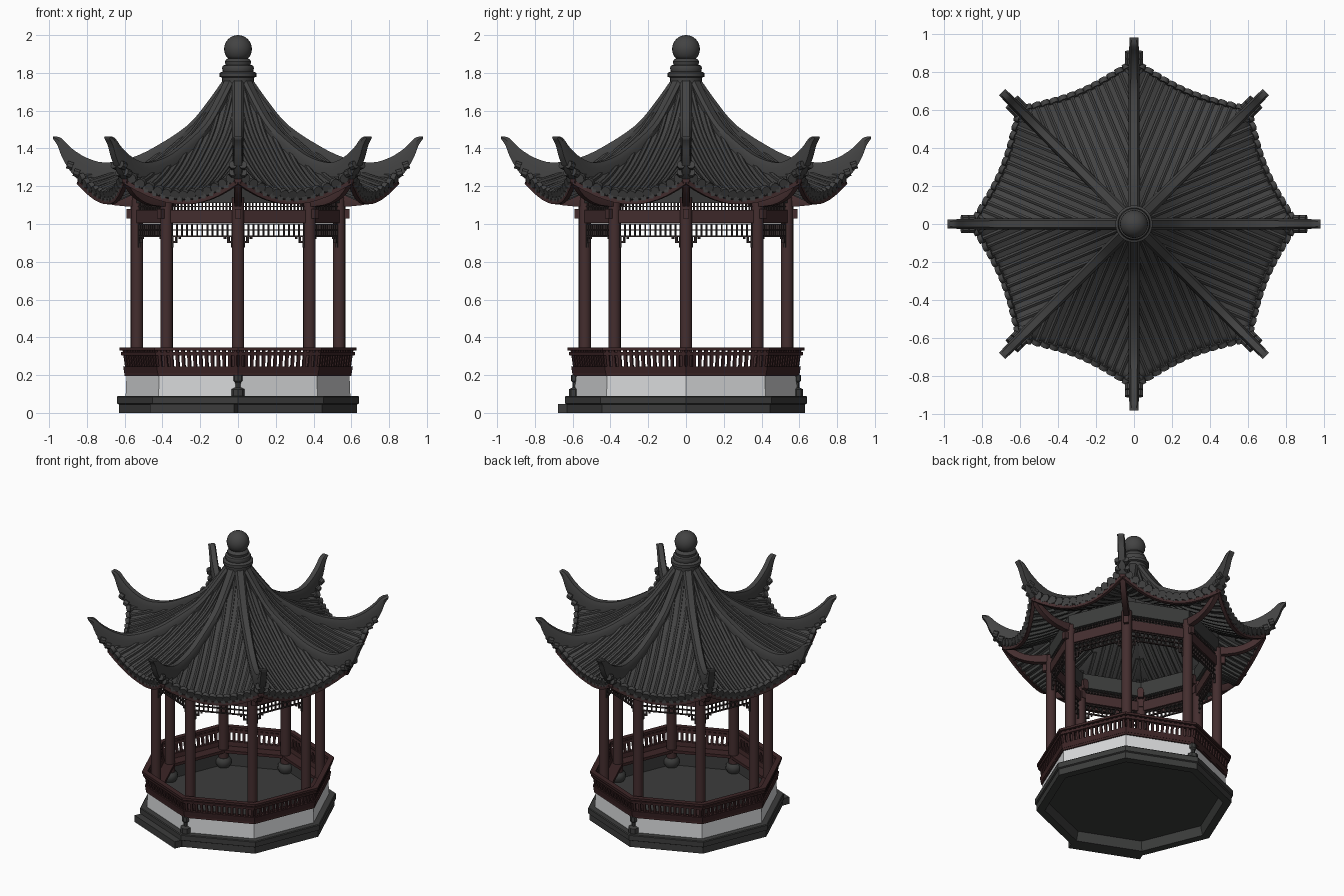
import bpy, bmesh, math
from mathutils import Vector

if "Cube" in bpy.data.objects:
    bpy.data.objects.remove(bpy.data.objects["Cube"])

Q = math.pi / 8          # half of one octagon sector
UP = Vector((0, 0, 1))


def material(name, rgb):
    m = bpy.data.materials.new(name)
    m.diffuse_color = (*rgb, 1)
    m.use_nodes = True
    m.node_tree.nodes["Principled BSDF"].inputs["Base Color"].default_value = m.diffuse_color
    return m


TILE = material("roof grey", (0.056, 0.056, 0.056))
STONE = material("stone grey", (0.045, 0.046, 0.045))
RED = material("dark red wood", (0.058, 0.027, 0.028))
RAIL = material("deep red rail", (0.045, 0.018, 0.019))
LATT = material("lattice brown", (0.034, 0.024, 0.024))
WHITE = material("white plaster", (0.68, 0.69, 0.70))


def finish(name, bm, mats, smooth=None, recalc=True):
    bmesh.ops.remove_doubles(bm, verts=bm.verts, dist=0.0002)
    if recalc:
        bmesh.ops.recalc_face_normals(bm, faces=bm.faces)
    me = bpy.data.meshes.new(name)
    bm.to_mesh(me)
    bm.free()
    for m in mats:
        me.materials.append(m)
    if smooth:
        me.shade_smooth()
        me.set_sharp_from_angle(angle=math.radians(smooth))
    ob = bpy.data.objects.new(name, me)
    bpy.context.collection.objects.link(ob)
    return ob


def pol(a, r, z):
    return Vector((r * math.cos(a), r * math.sin(a), z))


def loft(bm, rings, closed=False, caps=True):
    vs = [[bm.verts.new(p) for p in ring] for ring in rings]
    n = len(vs[0])
    pairs = list(zip(vs, vs[1:])) + ([(vs[-1], vs[0])] if closed else [])
    for a, b in pairs:
        for i in range(n):
            bm.faces.new((a[i], a[(i + 1) % n], b[(i + 1) % n], b[i]))
    if caps and not closed:
        bm.faces.new(vs[0][::-1])
        bm.faces.new(vs[-1])


def beam(bm, p0, p1, side, w, h):
    """Square bar from p0 to p1, w wide along side, h thick across it."""
    t = side.normalized() * w / 2
    u = (p1 - p0).cross(side).normalized() * h / 2
    loft(bm, [[p + t + u, p - t + u, p - t - u, p + t - u] for p in (p0, p1)])


def sweep(bm, pts, rad, n=6):
    if len(pts) < 2:
        return
    rings = []
    for i, p in enumerate(pts):
        d = (pts[min(i + 1, len(pts) - 1)] - pts[max(i - 1, 0)]).normalized()
        s = d.cross(UP).normalized()
        u = s.cross(d)
        rings.append([p + rad * (s * math.cos(2 * math.pi * (k + .5) / n)
                                 + u * math.sin(2 * math.pi * (k + .5) / n)) for k in range(n)])
    loft(bm, rings)


def lathe(bm, prof, n=8, centre=Vector((0, 0, 0)), closed=False):
    loft(bm, [[centre + pol(2 * math.pi * k / n, max(r, 1e-5), z) for k in range(n)]
              for r, z in prof], closed, caps=False)


def curve(pts, s):
    """Smooth interpolation through a few points, s in 0..1."""
    x = s * (len(pts) - 1)
    i = min(int(x), len(pts) - 2)
    t = x - i
    p = [pts[max(0, min(len(pts) - 1, i + k))] for k in (-1, 0, 1, 2)]
    return [0.5 * (2 * b + (c - a) * t + (2 * a - 5 * b + 4 * c - d) * t * t
                   + (3 * b - a - 3 * c + d) * t ** 3) for a, b, c, d in zip(*p)]


# roof surface: one profile under the hips, one down the middle of each face
HIP = [(.06, 1.76), (.17, 1.60), (.27, 1.48), (.40, 1.385), (.53, 1.31), (.69, 1.265), (.85, 1.265)]
MID = [(.055, 1.75), (.155, 1.59), (.25, 1.47), (.37, 1.37), (.49, 1.285), (.62, 1.21), (.745, 1.155)]


def surf(th, s):
    w = min(1, abs(th / Q))
    (rh, zh), (rm, zm) = curve(HIP, s), curve(MID, s)
    return rm + (rh - rm) * w ** 2, zm + (zh - zm) * w ** 2.2


def line_down(mid, lat, s0, s1, n, dz):
    """Points running straight down a roof face at sideways offset lat."""
    out = []
    for i in range(n + 1):
        s = s0 + (s1 - s0) * i / n
        if abs(lat) > curve(HIP, s)[0] * math.sin(Q) * .97:
            continue
        th = 0
        for _ in range(6):
            th = math.asin(max(-.39, min(.39, lat / surf(th, s)[0])))
        r, z = surf(th, s)
        out.append(pol(mid + th, r, z + dz))
    return out


SECT = [((2 * k + 1) * Q, pol((2 * k + 1) * Q, 1, 0), pol((2 * k + 1) * Q + math.pi / 2, 1, 0))
        for k in range(8)]
CORN = [2 * k * Q for k in range(8)]

# roof shell
bm = bmesh.new()
N = 16
for mid, n, t in SECT:
    g = [[bm.verts.new(pol(mid + th, *surf(th, i / N))) for th in
          [Q * (2 * j / N - 1) for j in range(N + 1)]] for i in range(N + 1)]
    for i in range(N):
        for j in range(N):
            bm.faces.new((g[i][j], g[i + 1][j], g[i + 1][j + 1], g[i][j + 1]))
roof = finish("roof_shell", bm, [TILE], 40, recalc=False)
mod = roof.modifiers.new("thickness", 'SOLIDIFY')
mod.thickness, mod.offset = .03, -1

# tile rows, eave end discs, drip tiles, rafters and fascia
rows, ends, raft, fascia = (bmesh.new() for _ in range(4))
STEP = .047
for mid, n, t in SECT:
    for k in range(-6, 7):
        pts = line_down(mid, k * STEP, .03, 1, 20, .004)
        sweep(rows, pts, .013)
        d = (pts[-1] - pts[-2]).normalized()
        sweep(ends, [pts[-1] - d * .012, pts[-1] + d * .014], .025, 10)
        sweep(raft, line_down(mid, k * STEP, .05, .98, 16, -.042), .013, 4)
        if k < 6:
            p = line_down(mid, (k + .5) * STEP, .99, 1, 1, 0)[-1]
            beam(ends, p, p - UP * .035, t, .03, .012)
    sweep(fascia, [pol(mid + th, *surf(th, .985)) - UP * .042
                   for th in [Q * (j / 6 - 1) for j in range(13)]], .016, 4)
for a in CORN:      # stepped tiles climbing the hip tips
    for r, z in ((.80, 1.235), (.84, 1.265), (.875, 1.305)):
        for sgn in (-1, 1):
            p = pol(a, r, z) + pol(a + math.pi / 2, .026 * sgn, 0)
            sweep(ends, [p, p + pol(a, .03, .01)], .022, 8)
finish("roof_tile_rows", rows, [TILE], 50)
finish("eave_tiles", ends, [TILE], 40)
finish("roof_rafters", raft, [STONE])
finish("eave_fascia", fascia, [RED])

# hip ridges with upturned tips, and the red hip beams below: (radius, top, bottom, half width)
RIDGE = [(.06, 1.79, 1.70, .033), (.17, 1.635, 1.55, .032), (.27, 1.52, 1.44, .031), (.43, 1.414, 1.33, .03),
         (.56, 1.352, 1.27, .03), (.70, 1.325, 1.22, .029), (.80, 1.35, 1.205, .028), (.88, 1.40, 1.27, .027),
         (.93, 1.45, 1.35, .025), (.955, 1.462, 1.415, .024), (.98, 1.464, 1.452, .023)]
UNDER = [(.48, 1.16, 1.09, .022), (.66, 1.15, 1.10, .022), (.775, 1.20, 1.145, .022), (.85, 1.26, 1.22, .02)]
for name, prof, mat, steps in (("hip_ridges", RIDGE, TILE, 30), ("hip_beams", UNDER, RED, 9)):
    bm = bmesh.new()
    for a in CORN:
        side = pol(a + math.pi / 2, 1, 0)
        rings = []
        for i in range(steps + 1):
            r, zt, zb, w = curve(prof, i / steps)
            h = zt - zb
            rings.append([pol(a, r, z) + side * x for x, z in
                          ((-w * .8, zb), (-w, zt - h * .3), (-w * .6, zt), (w * .6, zt),
                           (w, zt - h * .3), (w * .8, zb))])
        loft(bm, rings)
    finish(name, bm, [mat], 40)

# finial
bm = bmesh.new()
prof = [(0, 1.70), (.08, 1.70), (.085, 1.775), (.098, 1.78), (.098, 1.80), (.08, 1.808), (.085, 1.825),
        (.08, 1.838), (.066, 1.843), (.07, 1.86), (.062, 1.872), (.05, 1.876)]
prof += [(.0735 * math.cos(b), 1.9265 + .0735 * math.sin(b)) for b in
         [math.radians(-42 + 132 * i / 12) for i in range(13)]]
lathe(bm, prof, 24)
finish("finial", bm, [TILE], 45)

# stone base, hollow below, with a low step on one side
bm = bmesh.new()
lathe(bm, [(0, .065), (.56, .065), (.575, 0), (.63, 0), (.63, .045), (.64, .05), (.64, .085), (.635, .09), (0, .09)])
finish("stone_base", bm, [STONE])
bm = bmesh.new()
mid, n, t = SECT[5]
beam(bm, n * .60 - t * .24 + UP * .024, n * .60 + t * .24 + UP * .024, n, .07, .048)
finish("entrance_step", bm, [STONE])

# plaster wall: white outside, grey inside
bm = bmesh.new()
lathe(bm, [(.55, .085), (.595, .085), (.59, .207), (.55, .207)], closed=True)
wall = finish("plaster_wall", bm, [WHITE, STONE])
for f in wall.data.polygons:
    if f.normal.x * f.center.x + f.normal.y * f.center.y < .05:
        f.material_index = 1
bm = bmesh.new()
for a in (math.pi / 2, -math.pi / 2):
    lathe(bm, [(0, .09), (.035, .09), (.035, .125), (.015, .135), (.015, .16), (.025, .17),
               (.025, .2), (0, .2)], 8, pol(a, .585, 0))
finish("corner_stones", bm, [STONE], 40)

# bench and railing
bm = bmesh.new()
for prof in ([(.50, .195), (.60, .195), (.60, .215), (.50, .215)],
             [(.575, .21), (.602, .21), (.608, .245), (.582, .245)],
             [(.592, .305), (.618, .305), (.62, .322), (.595, .322)],
             [(.59, .33), (.627, .33), (.627, .346), (.59, .346)]):
    lathe(bm, prof, closed=True)
finish("railing_rails", bm, [RAIL])
bm = bmesh.new()
c = math.cos(Q)
for mid, n, t in SECT:
    for k in range(14):
        x = (k - 6.5) * .033
        beam(bm, n * .592 * c + t * x + UP * .235, n * .607 * c + t * x * 1.02 + UP * .335, t, .016, .014)
finish("railing_balusters", bm, [RAIL])

# columns, their stone feet and the beam ends on top
cols, feet, tips = (bmesh.new() for _ in range(3))
for a in CORN:
    p = pol(a, .535, 0)
    lathe(cols, [(0, .1), (.033, .1), (.033, 1.14), (0, 1.14)], 16, p)
    lathe(feet, [(0, .09), (.04, .09), (.053, .115), (.05, .14), (.036, .155), (0, .155)], 16, p)
    beam(tips, pol(a, .50, 1.055), pol(a, .59, 1.055), UP, .05, .03)
finish("columns", cols, [RED], 40)
finish("column_feet", feet, [STONE], 40)
finish("beam_ends", tips, [RED])

# ring beams between columns and closing band under the roof
bm = bmesh.new()
lathe(bm, [(.515, 1.005), (.55, 1.005), (.55, 1.075), (.515, 1.075)], closed=True)
finish("ring_beam", bm, [RED])
bm = bmesh.new()
lathe(bm, [(.51, 1.112), (.55, 1.112), (.55, 1.215), (.51, 1.215)], closed=True)
finish("upper_ring_beam", bm, [STONE])

# lattice panels
bm = bmesh.new()
ap = .535 * c


def bar(n, t, x0, z0, x1, z1, w):
    beam(bm, n * ap + t * x0 + UP * z0, n * ap + t * x1 + UP * z1, n, .012, w)


for mid, n, t in SECT:
    for z in (.935, .968, 1.0):
        bar(n, t, -.185, z, .185, z, .007)
    for k in range(-6, 7):
        bar(n, t, k * .029, .933, k * .029, 1.003, .006)
    for k in range(-9, 10):      # fine upper grid
        bar(n, t, k * .02, 1.07, k * .02, 1.115, .006)
    bar(n, t, -.19, 1.093, .19, 1.093, .006)
    for s in (-1, 1):            # stepped brackets at the columns
        bar(n, t, s * .172, .875, s * .172, .94, .012)
        bar(n, t, s * .15, .905, s * .15, .94, .010)
        bar(n, t, s * .18, .905, s * .145, .905, .010)
        bar(n, t, s * .13, .92, s * .13, .94, .010)
finish("lattice_panels", bm, [LATT])
